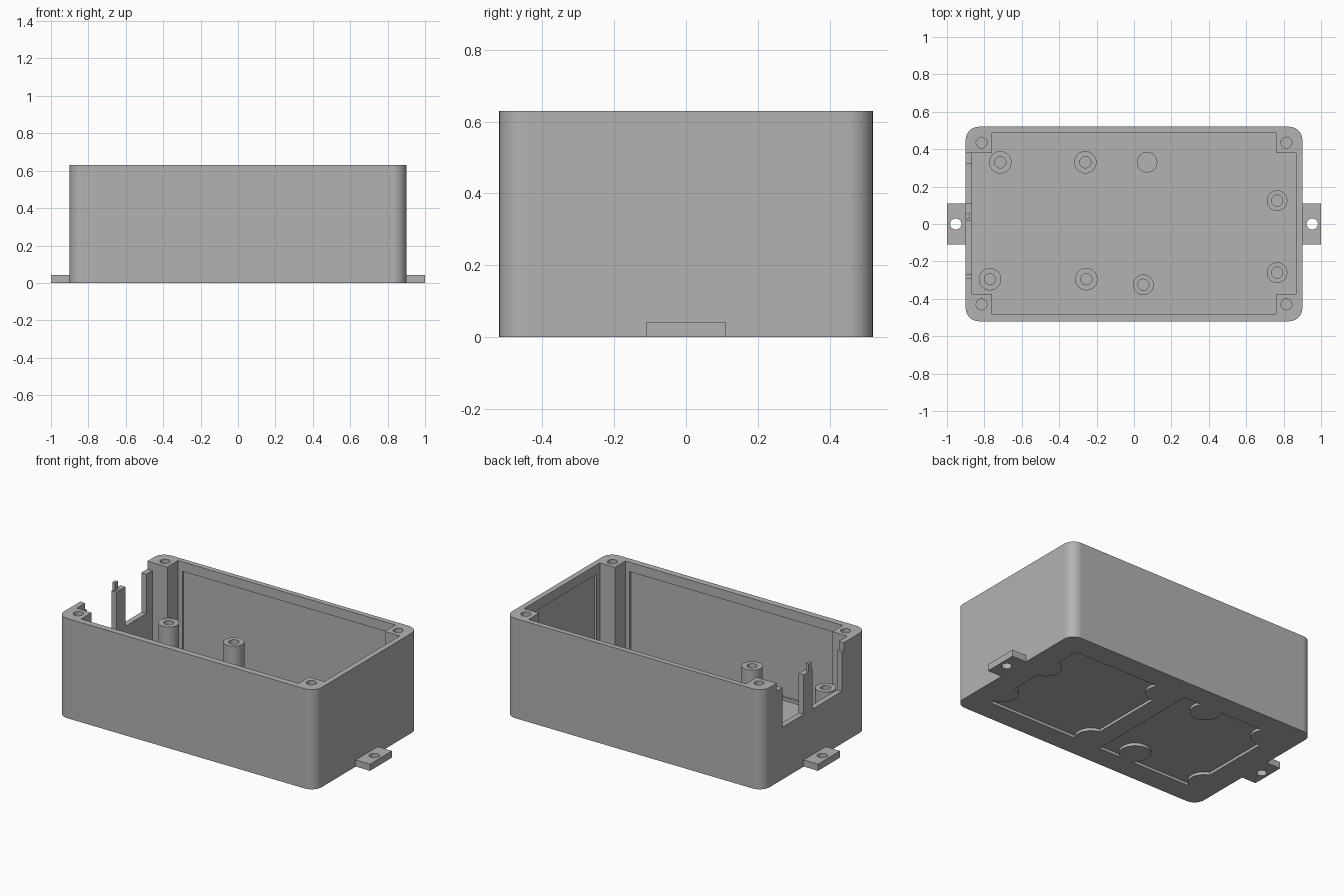
import bpy, bmesh, math
from mathutils import Matrix

old = bpy.data.objects.get("Cube")
if old:
    bpy.data.objects.remove(old, do_unlink=True)

grey = bpy.data.materials.new("plain_grey")
grey.use_nodes = True
COLOUR = (0.45, 0.45, 0.45, 1)
grey.diffuse_color = COLOUR
grey.node_tree.nodes["Principled BSDF"].inputs["Base Color"].default_value = COLOUR


def make(name, bm):
    mesh = bpy.data.meshes.new(name)
    bm.to_mesh(mesh)
    bm.free()
    mesh.materials.append(grey)
    ob = bpy.data.objects.new(name, mesh)
    bpy.context.collection.objects.link(ob)
    return ob


def box(name, x, y, z, radius=0):
    """Box from (min, max) pairs, with optional rounded upright edges."""
    bm = bmesh.new()
    size = [b - a for a, b in (x, y, z)]
    mid = [(a + b) / 2 for a, b in (x, y, z)]
    bmesh.ops.create_cube(bm, size=1, matrix=Matrix.Translation(mid) @ Matrix.Diagonal((*size, 1)))
    if radius:
        upright = [e for e in bm.edges if abs(e.verts[0].co.z - e.verts[1].co.z) > size[2] / 2]
        bmesh.ops.bevel(bm, geom=upright, offset=radius, segments=10, profile=0.5, affect='EDGES')
    return make(name, bm)


def rod(name, x, y, radius, z):
    bm = bmesh.new()
    bmesh.ops.create_cone(bm, cap_ends=True, segments=32, radius1=radius, radius2=radius,
                          depth=z[1] - z[0], matrix=Matrix.Translation((x, y, sum(z) / 2)))
    return make(name, bm)


def combine(ob, tool, operation='DIFFERENCE'):
    """Apply a boolean and throw the tool away."""
    mod = ob.modifiers.new("boolean", 'BOOLEAN')
    mod.operation, mod.object, mod.solver = operation, tool, 'EXACT'
    bpy.context.view_layer.update()
    graph = bpy.context.evaluated_depsgraph_get()
    mesh = bpy.data.meshes.new_from_object(ob.evaluated_get(graph))
    ob.modifiers.remove(mod)
    ob.data = mesh
    bpy.data.objects.remove(tool, do_unlink=True)


HEIGHT, FLOOR, LEDGE, SILL = 0.63, 0.045, 0.58, 0.33
TOP = HEIGHT + 0.1

# x, y, radius, top height, drilled
bosses = [(-0.715, 0.33, 0.06, 0.31, True), (-0.26, 0.33, 0.06, 0.31, True),
          (-0.77, -0.295, 0.06, 0.31, True), (-0.255, -0.295, 0.06, 0.31, True),
          (0.765, 0.125, 0.055, 0.13, True), (0.765, -0.26, 0.055, 0.13, True),
          (0.05, -0.325, 0.055, 0.13, True), (0.07, 0.33, 0.055, 0.13, False)]

# Outer shell, hollowed so that four corner columns remain
shell = box("enclosure_body", (-0.9, 0.9), (-0.52, 0.52), (0, HEIGHT), 0.07)
cavity = box("cavity", (-0.865, 0.865), (-0.375, 0.38), (FLOOR, TOP))
combine(cavity, box("cavity_wide", (-0.76, 0.76), (-0.48, 0.487), (FLOOR, TOP)), 'UNION')
combine(shell, cavity)

# Shallow panels recessed into the inner walls
combine(shell, box("long_panel", (-0.73, 0.73), (-0.493, 0.5), (FLOOR + 0.02, 0.57)))
combine(shell, box("end_panel", (0.8, 0.878), (-0.34, 0.345), (FLOOR + 0.02, 0.57)))

# Screw holes in the corner columns
for sx in (-1, 1):
    for y in (-0.43, 0.435):
        combine(shell, rod("screw_hole", sx * 0.815, y, 0.029, (0.25, TOP)))

# Connector openings in the end wall, leaving a narrow post between them
wall = (-1, -0.85)
combine(shell, box("upper_opening", wall, (-0.29, 0.38), (LEDGE, TOP)))
for span in ((-0.27, 0.02), (0.11, 0.32)):
    combine(shell, box("opening", wall, span, (SILL, LEDGE + 0.02)))
box("post_tip", (-0.9, -0.88), (0.03, 0.06), (LEDGE - 0.01, HEIGHT))

# Pockets under the floor, with round islands below the bosses
for x in ((-0.74, -0.06), (0.06, 0.75)):
    pocket = box("pocket", x, (-0.38, 0.38), (-0.05, 0.018))
    for bx, by, *_ in bosses:
        combine(pocket, rod("island", bx, by, 0.092, (-0.1, 0.1)))
    combine(shell, pocket)

parts = [shell]

# Mounting bosses
for i, (x, y, r, top, drilled) in enumerate(bosses):
    boss = rod("boss_%d" % (i + 1), x, y, r, (FLOOR - 0.015, top))
    if drilled:
        combine(boss, rod("boss_hole", x, y, 0.03, (FLOOR + 0.01, TOP)))
    parts.append(boss)

# Mounting ears at both ends
for name, s in (("left_ear", 1), ("right_ear", -1)):
    ear = box(name, sorted((s * 0.89, s)), (-0.11, 0.11), (0, 0.042))
    combine(ear, rod("ear_hole", s * 0.953, 0, 0.03, (-0.1, 0.1)))
    parts.append(ear)

# Smooth the round surfaces while keeping flat faces flat
bpy.ops.object.select_all(action='DESELECT')
for ob in parts:
    ob.select_set(True)
bpy.context.view_layer.objects.active = shell
bpy.ops.object.shade_smooth_by_angle(angle=math.radians(30))
for ob in parts:
    mod = ob.modifiers.new("flat_normals", 'WEIGHTED_NORMAL')
    mod.keep_sharp = True
